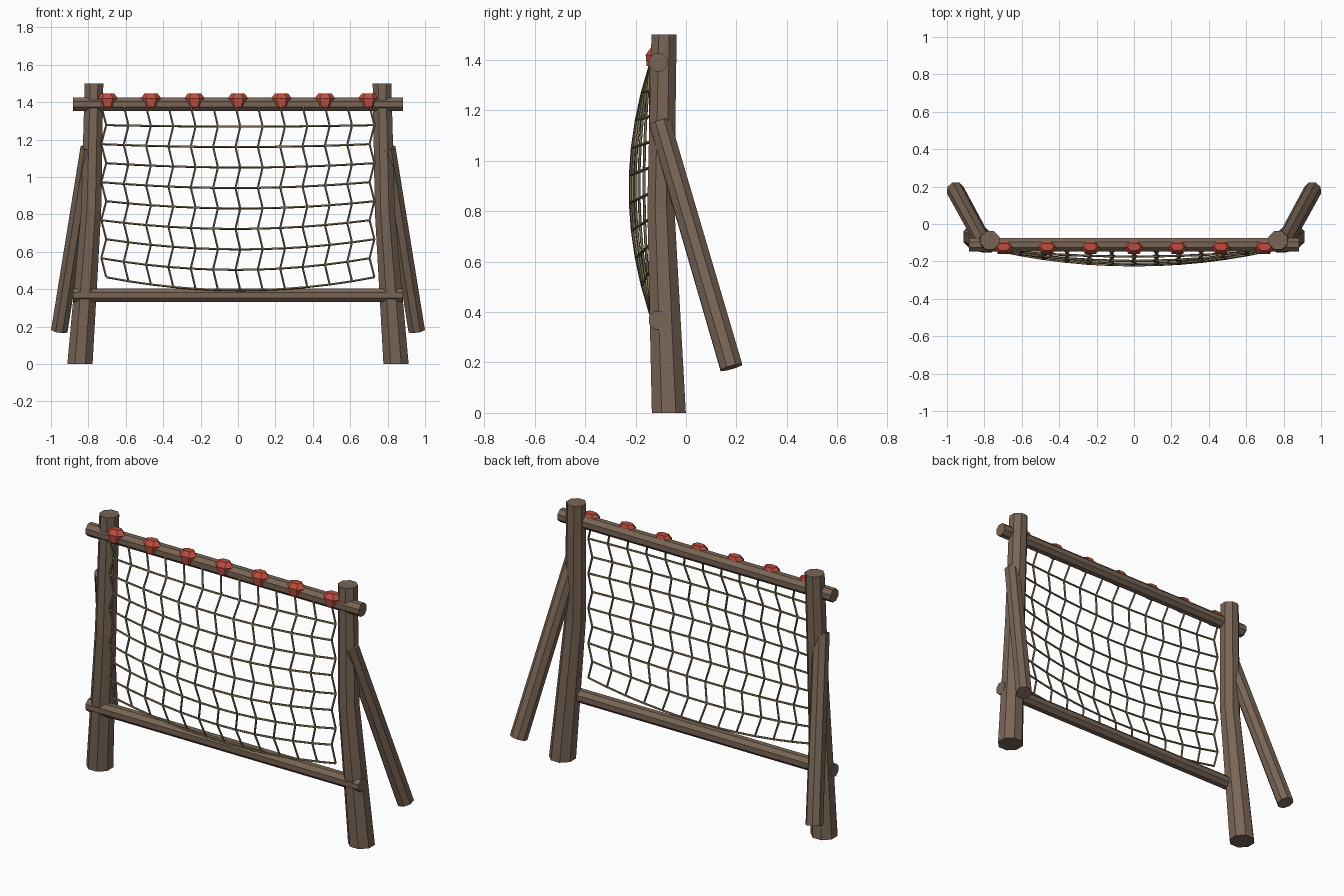
import bpy, bmesh, math
from mathutils import Vector

cube = bpy.data.objects.get("Cube")
if cube:
    bpy.data.objects.remove(cube, do_unlink=True)


def material(name, rgb):
    m = bpy.data.materials.new(name)
    m.use_nodes = True
    m.diffuse_color = (*rgb, 1)
    m.node_tree.nodes["Principled BSDF"].inputs["Base Color"].default_value = (*rgb, 1)
    return m


WOOD = material("brown wood", (0.19, 0.13, 0.092))
ROPE = material("tan rope", (0.23, 0.18, 0.10))
RED = material("red hold", (0.50, 0.075, 0.047))


def skin_rings(bm, rings):
    """Join rings of points into a closed, capped tube."""
    loops = [[bm.verts.new(p) for p in ring] for ring in rings]
    n = len(loops[0])
    for a, b in zip(loops, loops[1:]):
        for i in range(n):
            j = (i + 1) % n
            bm.faces.new((a[i], a[j], b[j], b[i]))
    bm.faces.new(loops[0])
    bm.faces.new(loops[-1])


def tube(bm, path, radii, sides=8, axis=None):
    """Tube along a path, with every ring square to one axis."""
    path = [Vector(p) for p in path]
    axis = Vector(axis) if axis else (path[-1] - path[0]).normalized()
    u = axis.cross(Vector((0, 1, 0))).normalized()
    v = axis.cross(u)
    angles = [2 * math.pi * (i + 0.5) / sides for i in range(sides)]
    skin_rings(bm, [[p + r * (math.cos(a) * u + math.sin(a) * v) for a in angles]
                    for p, r in zip(path, radii)])


def finish(name, bm, mat):
    bmesh.ops.recalc_face_normals(bm, faces=bm.faces)
    mesh = bpy.data.meshes.new(name)
    bm.to_mesh(mesh)
    bm.free()
    mesh.materials.append(mat)
    bpy.context.collection.objects.link(bpy.data.objects.new(name, mesh))


def log(name, path, radii, axis=None):
    bm = bmesh.new()
    tube(bm, path, radii, axis=axis)
    finish(name, bm, WOOD)


# Bent posts and their rear braces
for side, s in (("left", 1), ("right", -1)):
    log(side + "_post",
        [(s * 0.845, -0.068, 0), (s * 0.785, -0.1, 0.82), (s * 0.77, -0.087, 1.5)],
        [0.073, 0.058, 0.054], axis=(0, 0, 1))
    log(side + "_brace", [(s * 0.955, 0.18, 0.18), (s * 0.8, -0.105, 1.155)], [0.048, 0.046])

# Cross rails
for name, z in (("top_rail", 1.39), ("bottom_rail", 0.367)):
    log(name, [(-0.882, -0.11, z), (0.882, -0.11, z)], [0.039, 0.039])

# Rope net: bulges forward, sags in the middle, strands zigzag row by row
COLS, ROWS = 12, 9


def net_point(col, row):
    u = 2 * col / COLS - 1
    v = row / ROWS
    belly = 1 - u * u
    x = 0.717 * u + (0.013 if row % 2 else -0.013)
    y = -0.142 - 0.08 * belly * 4 * v * (1 - v)
    z = 1.38 - 0.915 * v - 0.07 * belly * v
    return (x, y, z)


bm = bmesh.new()
for c in range(COLS + 1):
    tube(bm, [net_point(c, r) for r in range(ROWS + 1)], [0.006] * (ROWS + 1), 5, (0, 0, -1))
finish("net_vertical_ropes", bm, ROPE)

bm = bmesh.new()
for r in range(1, ROWS + 1):
    tube(bm, [net_point(c, r) for c in range(COLS + 1)], [0.006] * (COLS + 1), 5, (1, 0, 0))
finish("net_horizontal_ropes", bm, ROPE)

# Faceted hand holds on the top rail: (y, z, half width, half depth) of each ring
HOLD = [(-0.137, 1.375, 0.034, 0.022), (-0.127, 1.42, 0.056, 0.038), (-0.122, 1.446, 0.036, 0.022)]
for i in range(7):
    cx = 0.2325 * (i - 3)
    bm = bmesh.new()
    skin_rings(bm, [[(cx + w * math.cos(k * math.pi / 3), y + d * math.sin(k * math.pi / 3), z)
                     for k in range(6)] for y, z, w, d in HOLD])
    finish("hand_hold_%d" % (i + 1), bm, RED)
